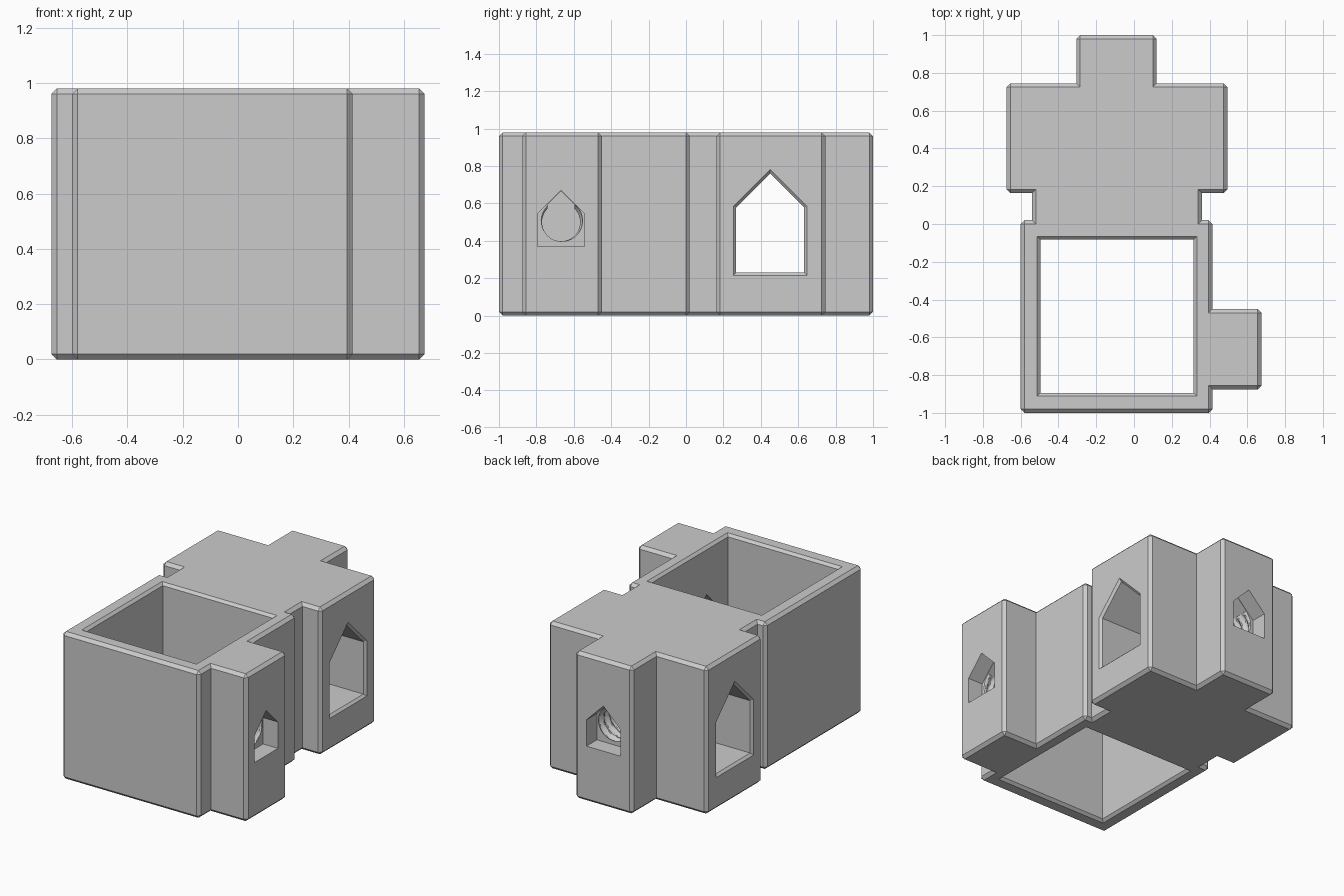
import bpy, bmesh
from math import sin, cos, pi, floor

cube = bpy.data.objects.get("Cube")
if cube:
    bpy.data.objects.remove(cube)

HEIGHT, CHAMFER = 0.98, 0.02

grey = bpy.data.materials.new("plain grey")
grey.use_nodes = True
grey.diffuse_color = (0.6, 0.6, 0.6, 1)
grey.node_tree.nodes["Principled BSDF"].inputs["Base Color"].default_value = (0.6, 0.6, 0.6, 1)


def finish(name, bm):
    bmesh.ops.recalc_face_normals(bm, faces=bm.faces[:])
    mesh = bpy.data.meshes.new(name)
    bm.to_mesh(mesh)
    bm.free()
    mesh.materials.append(grey)
    obj = bpy.data.objects.new(name, mesh)
    bpy.context.collection.objects.link(obj)
    return obj


def loft(name, rings):
    """Skin a closed solid through rings of equal point count."""
    bm = bmesh.new()
    loops = [[bm.verts.new(p) for p in ring] for ring in rings]
    n = len(loops[0])
    for a, b in zip(loops, loops[1:]):
        for i in range(n):
            j = (i + 1) % n
            bm.faces.new((a[i], a[j], b[j], b[i]))
    bm.faces.new(loops[0])
    bm.faces.new(loops[-1])
    return finish(name, bm)


def flared(name, low, high, section, place, c):
    """Through-hole cutter whose two mouths open out with a chamfer."""
    steps = [(low - c, 2 * c), (low + c, 0), (high - c, 0), (high + c, 2 * c)]
    return loft(name, [[place(u, v, d) for u, v in section(o)] for d, o in steps])


def house(half, bottom, apex, o=0):
    """Pentagon with a 45 degree roof, grown by o."""
    half, bottom, apex = half + o, bottom - o, apex + o * 1.414
    eave = apex - half
    return [(-half, bottom), (half, bottom), (half, eave), (0, apex), (-half, eave)]


def thread_radius(angle, depth, minor=0.102, major=0.118, pitch=0.06):
    """Helical V groove, with a pointed roof above."""
    phase = depth / pitch + angle / (2 * pi)
    wave = abs(2 * (phase - floor(phase)) - 1)
    radius = minor + (major - minor) * min(1, max(0, 1.6 * wave - 0.3))
    from_top = abs(angle - pi / 2)
    if from_top < pi / 4:
        radius = max(radius, (major - 0.001) / cos(pi / 4 - from_top))
    return radius


def screw_hole(name, place, pocket=0.11, length=0.41):
    """Nut pocket and threaded bore; place maps (across, z, depth) to a point."""
    section = house(0.125, 0.37, 0.67)
    slot = loft(name + "_pocket_cutter",
                [[place(u, v, d) for u, v in section] for d in (-0.05, pocket)])
    rings, sides, steps = [], 48, 48
    for k in range(steps + 1):
        d = pocket - 0.013 + (length - pocket) * k / steps
        ring = []
        for i in range(sides):
            a = 2 * pi * i / sides
            r = thread_radius(a, d)
            ring.append(place(r * cos(a), 0.5 + r * sin(a), d))
        rings.append(ring)
    return [slot, loft(name + "_thread_cutter", rings)]


# Body: plan outline extruded, convex edges chamfered
outline = [(-0.6, -1), (0.415, -1), (0.415, -0.875), (0.675, -0.875), (0.675, -0.45),
           (0.415, -0.45), (0.415, 0.02), (0.36, 0.02), (0.36, 0.163), (0.495, 0.163),
           (0.495, 0.745), (0.12, 0.745), (0.12, 1), (-0.305, 1), (-0.305, 0.745),
           (-0.675, 0.745), (-0.675, 0.163), (-0.54, 0.163), (-0.54, 0.02), (-0.6, 0.02)]
body = loft("holder_body", [[(x, y, z) for x, y in outline] for z in (0, HEIGHT)])
bm = bmesh.new()
bm.from_mesh(body.data)
convex = [e for e in bm.edges if e.calc_face_angle_signed() > 0.1]
bmesh.ops.bevel(bm, geom=convex, offset=CHAMFER, segments=1, profile=0.5, affect='EDGES')
bm.to_mesh(body.data)
bm.free()


# Square shaft through the front block
def square(o):
    s = 0.406 + o
    return [(-s, -s), (s, -s), (s, s), (-s, s)]


cutters = [flared("shaft_cutter", 0, HEIGHT, square,
                  lambda u, v, d: (u - 0.09, v - 0.488, d), 0.017)]

# Peaked window across the back block
cutters.append(flared("window_cutter", -0.675, 0.495,
                      lambda o: house(0.182, 0.23, 0.76, o),
                      lambda u, v, d: (d, u + 0.45, v), 0.015))

# Screw holes in the side boss and the back boss
cutters += screw_hole("side_boss", lambda u, v, d: (0.675 - d, u - 0.668, v))
cutters += screw_hole("back_boss", lambda u, v, d: (u - 0.0925, 1 - d, v))

for cutter in cutters:
    mod = body.modifiers.new(cutter.name, 'BOOLEAN')
    mod.operation, mod.solver, mod.object = 'DIFFERENCE', 'EXACT', cutter

# Bake the cuts, then drop the cutters
bpy.context.view_layer.update()
baked = bpy.data.meshes.new_from_object(body.evaluated_get(bpy.context.evaluated_depsgraph_get()))
body.modifiers.clear()
body.data = baked
for cutter in cutters:
    bpy.data.objects.remove(cutter)
